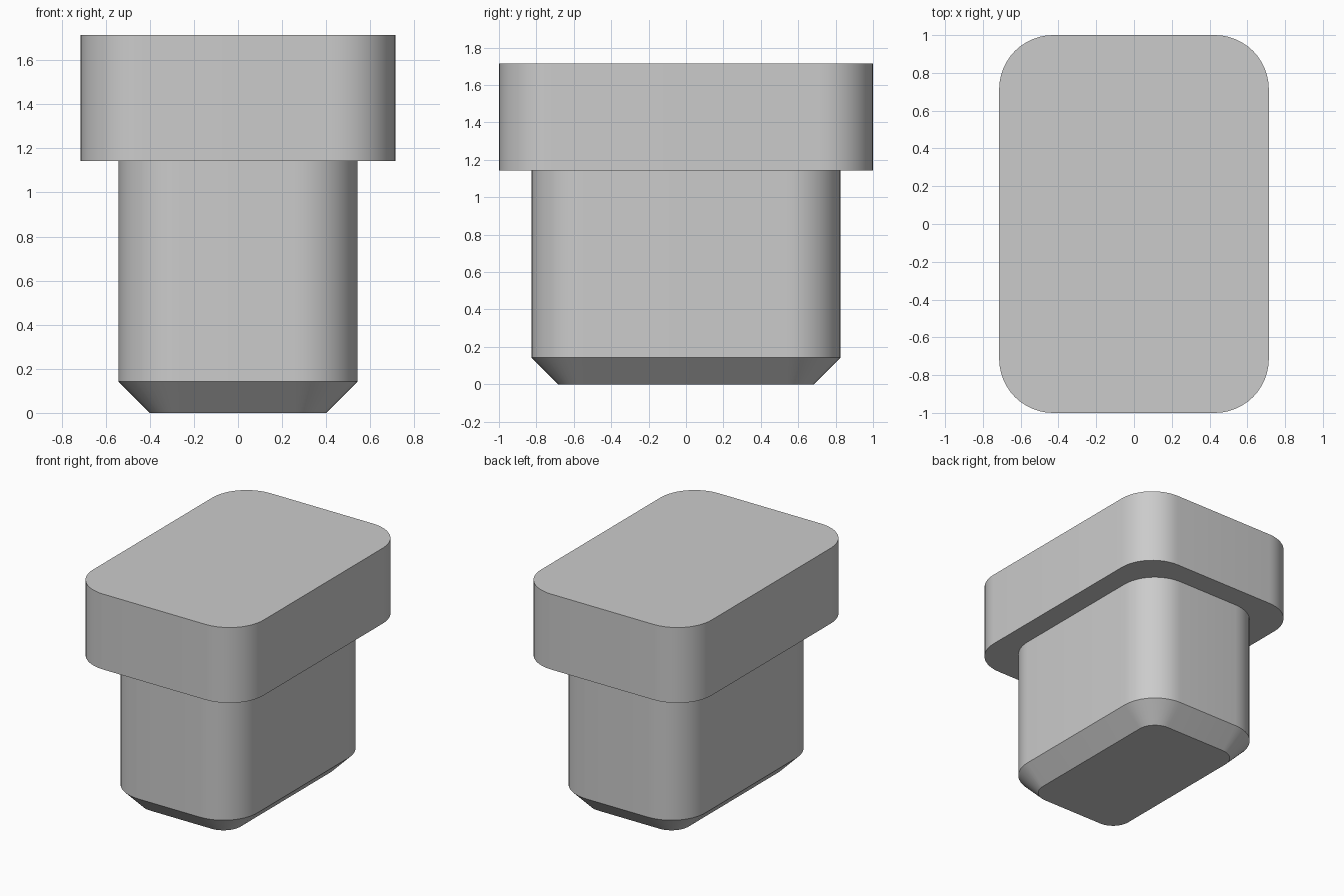
import bpy, bmesh, math

cube = bpy.data.objects.get("Cube")
if cube:
    bpy.data.objects.remove(cube, do_unlink=True)

grey = bpy.data.materials.new("plain grey")
grey.use_nodes = True
colour = (0.6, 0.6, 0.6, 1)
grey.diffuse_color = colour
grey.node_tree.nodes["Principled BSDF"].inputs["Base Color"].default_value = colour

STEPS = 12  # segments per rounded corner


def rounded_ring(bm, hx, hy, r, z):
    """Rounded rectangle of vertices, counter-clockwise from above."""
    ring = []
    corners = ((1, 1), (-1, 1), (-1, -1), (1, -1))
    for q, (sx, sy) in enumerate(corners):
        for i in range(STEPS + 1):
            a = math.pi / 2 * (q + i / STEPS)
            ring.append(bm.verts.new((sx * (hx - r) + r * math.cos(a),
                                      sy * (hy - r) + r * math.sin(a), z)))
    return ring


def rounded_block(name, sections):
    """Solid lofted through rounded rectangles (half x, half y, radius, z)."""
    bm = bmesh.new()
    rings = [rounded_ring(bm, *s) for s in sections]
    for low, high in zip(rings, rings[1:]):
        n = len(low)
        for i in range(n):
            j = (i + 1) % n
            bm.faces.new((low[i], low[j], high[j], high[i]))
    bm.faces.new(rings[0][::-1])
    bm.faces.new(rings[-1])
    mesh = bpy.data.meshes.new(name)
    bm.to_mesh(mesh)
    bm.free()
    mesh.materials.append(grey)
    obj = bpy.data.objects.new(name, mesh)
    bpy.context.collection.objects.link(obj)
    bpy.ops.object.select_all(action="DESELECT")
    obj.select_set(True)
    bpy.context.view_layer.objects.active = obj
    bpy.ops.object.shade_smooth_by_angle(angle=math.radians(30))
    return obj


RADIUS = 0.286
CHAMFER = 0.143
STEM_X, STEM_Y = 0.543, 0.826
HEAD_BASE, TOP = 1.143, 1.714

# Stem with a chamfered foot
rounded_block("stem", [
    (STEM_X - CHAMFER, STEM_Y - CHAMFER, RADIUS - CHAMFER, 0),
    (STEM_X, STEM_Y, RADIUS, CHAMFER),
    (STEM_X, STEM_Y, RADIUS, HEAD_BASE),
])

# Wide head
rounded_block("head", [
    (0.714, 1.0, RADIUS, HEAD_BASE),
    (0.714, 1.0, RADIUS, TOP),
])
